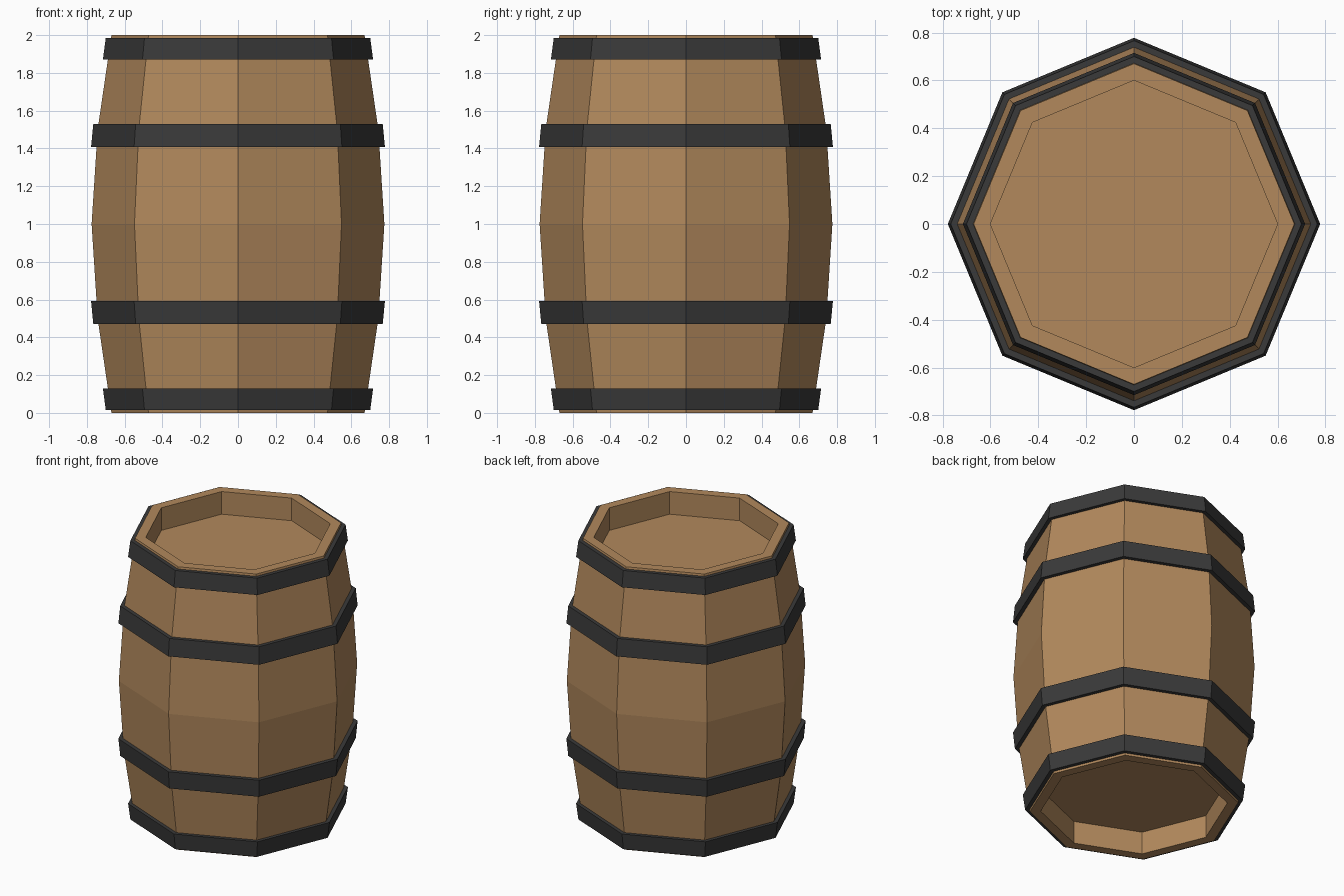
import bpy, bmesh, math

if "Cube" in bpy.data.objects:
    bpy.data.objects.remove(bpy.data.objects["Cube"])

SIDES = 8


def material(name, rgb):
    m = bpy.data.materials.new(name)
    m.diffuse_color = (*rgb, 1)
    m.use_nodes = True
    m.node_tree.nodes["Principled BSDF"].inputs["Base Color"].default_value = m.diffuse_color
    return m


wood = material("oak wood", (0.445, 0.25, 0.108))
iron = material("dark iron", (0.042, 0.042, 0.042))


def lathe(name, profile, mat, closed):
    """Turn an (r, z) profile into an eight-sided solid; open profiles get end caps."""
    bm = bmesh.new()
    rings = [[bm.verts.new((r * math.cos(2 * math.pi * i / SIDES),
                            r * math.sin(2 * math.pi * i / SIDES), z))
              for i in range(SIDES)] for r, z in profile]
    pairs = list(zip(rings, rings[1:]))
    if closed:
        pairs.append((rings[-1], rings[0]))
    else:
        bm.faces.new(rings[0])
        bm.faces.new(rings[-1])
    for a, b in pairs:
        for i in range(SIDES):
            j = (i + 1) % SIDES
            bm.faces.new((a[i], a[j], b[j], b[i]))
    bmesh.ops.recalc_face_normals(bm, faces=bm.faces)
    mesh = bpy.data.meshes.new(name)
    bm.to_mesh(mesh)
    bm.free()
    mesh.materials.append(mat)
    ob = bpy.data.objects.new(name, mesh)
    bpy.context.collection.objects.link(ob)
    return ob


# Bulging body with a recessed lid at each end
RECESS = 0.16
lathe("barrel_body", [(0.60, RECESS), (0.60, 0), (0.67, 0), (0.743, 0.5),
                      (0.775, 1.0), (0.743, 1.5), (0.67, 2), (0.60, 2),
                      (0.60, 2 - RECESS)], wood, False)

# Hoops, mirrored about mid height: wide radius faces the middle
for label, z_in, z_out, r_in, r_out, r_hole in (
        ("end", 1.872, 1.985, 0.715, 0.70, 0.655),
        ("middle", 1.408, 1.53, 0.778, 0.766, 0.725)):
    for side in ("upper", "lower"):
        f = (lambda z: z) if side == "upper" else (lambda z: 2 - z)
        lathe(f"{side}_{label}_hoop",
              [(r_in, f(z_in)), (r_out, f(z_out)),
               (r_hole, f(z_out)), (r_hole, f(z_in))], iron, True)
